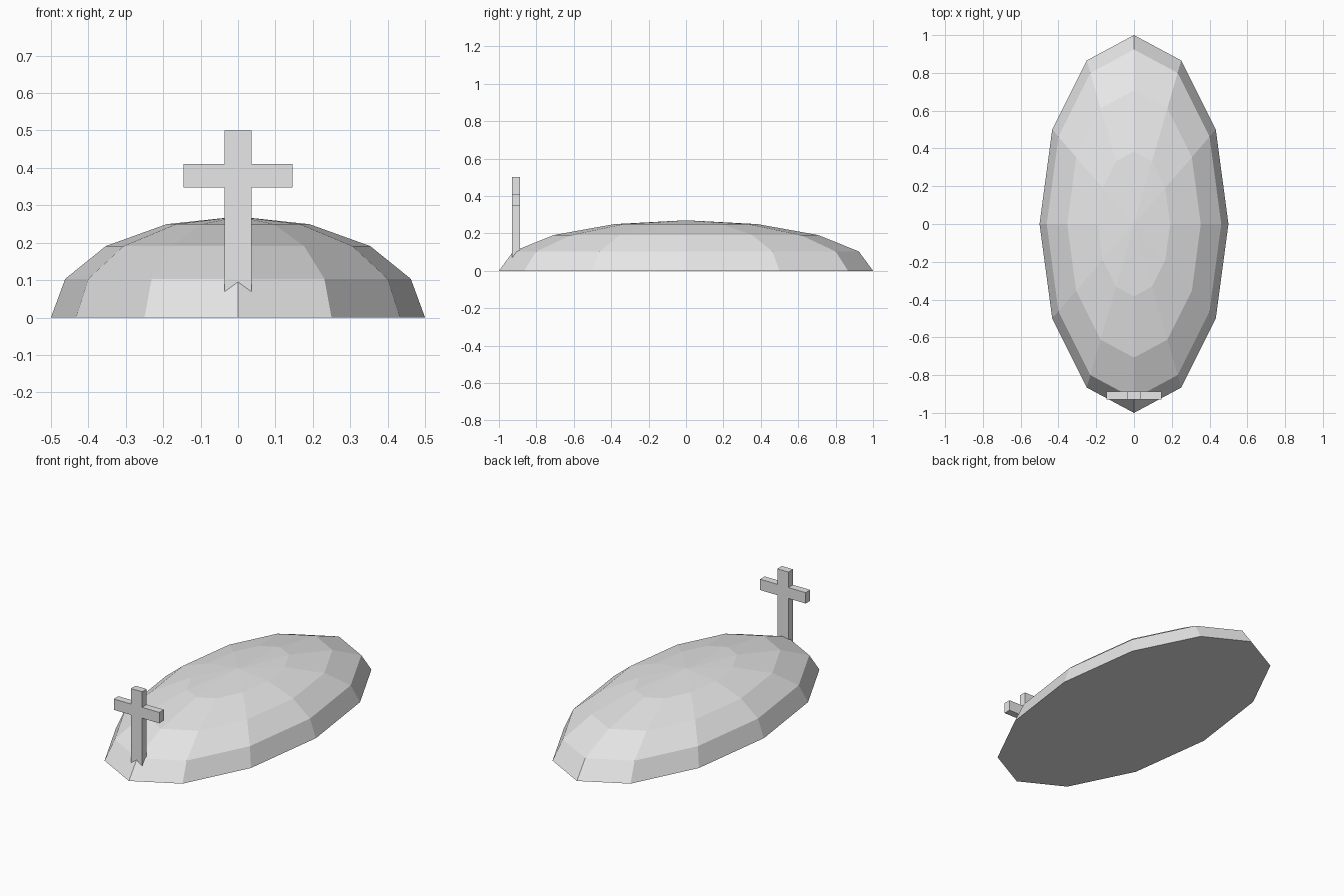
import bpy, bmesh
from math import sin, cos, radians

cube = bpy.data.objects.get("Cube")
if cube:
    bpy.data.objects.remove(cube, do_unlink=True)

grey = bpy.data.materials.new("light_grey")
grey.use_nodes = True
grey.diffuse_color = (0.8, 0.8, 0.8, 1)
grey.node_tree.nodes["Principled BSDF"].inputs["Base Color"].default_value = (0.8, 0.8, 0.8, 1)


def add_object(name, bm):
    bmesh.ops.recalc_face_normals(bm, faces=bm.faces)
    mesh = bpy.data.meshes.new(name)
    bm.to_mesh(mesh)
    bm.free()
    mesh.materials.append(grey)
    obj = bpy.data.objects.new(name, mesh)
    bpy.context.collection.objects.link(obj)
    return obj


# Mound: flat-shaded half ellipsoid, twelve sides and four tiers, closed below
SIDES, TIERS = 12, 4
RX, RY, HEIGHT = 0.5, 1.0, 0.27
bm = bmesh.new()
rings = []
for t in range(TIERS):
    a = radians(90 * t / TIERS)
    rings.append([bm.verts.new((RX * cos(a) * cos(radians(360 * s / SIDES)),
                                RY * cos(a) * sin(radians(360 * s / SIDES)),
                                HEIGHT * sin(a))) for s in range(SIDES)])
apex = bm.verts.new((0, 0, HEIGHT))
for s in range(SIDES):
    n = (s + 1) % SIDES
    for low, high in zip(rings, rings[1:]):
        bm.faces.new((low[s], low[n], high[n], high[s]))
    bm.faces.new((rings[-1][s], rings[-1][n], apex))
bm.faces.new(rings[0][::-1])
add_object("burial_mound", bm)

# Cross: half outline mirrored, then extruded front to back
half = [(0.036, 0.03), (0.036, 0.347), (0.146, 0.347),
        (0.146, 0.41), (0.036, 0.41), (0.036, 0.5)]
outline = half + [(-x, z) for x, z in reversed(half)]
bm = bmesh.new()
front = bm.faces.new([bm.verts.new((x, -0.93, z)) for x, z in outline])
back = bmesh.ops.extrude_face_region(bm, geom=[front])["geom"]
bmesh.ops.translate(bm, vec=(0, 0.042, 0),
                    verts=[v for v in back if isinstance(v, bmesh.types.BMVert)])
# the extrude keeps the front face, so the shape is closed
add_object("grave_cross", bm)
